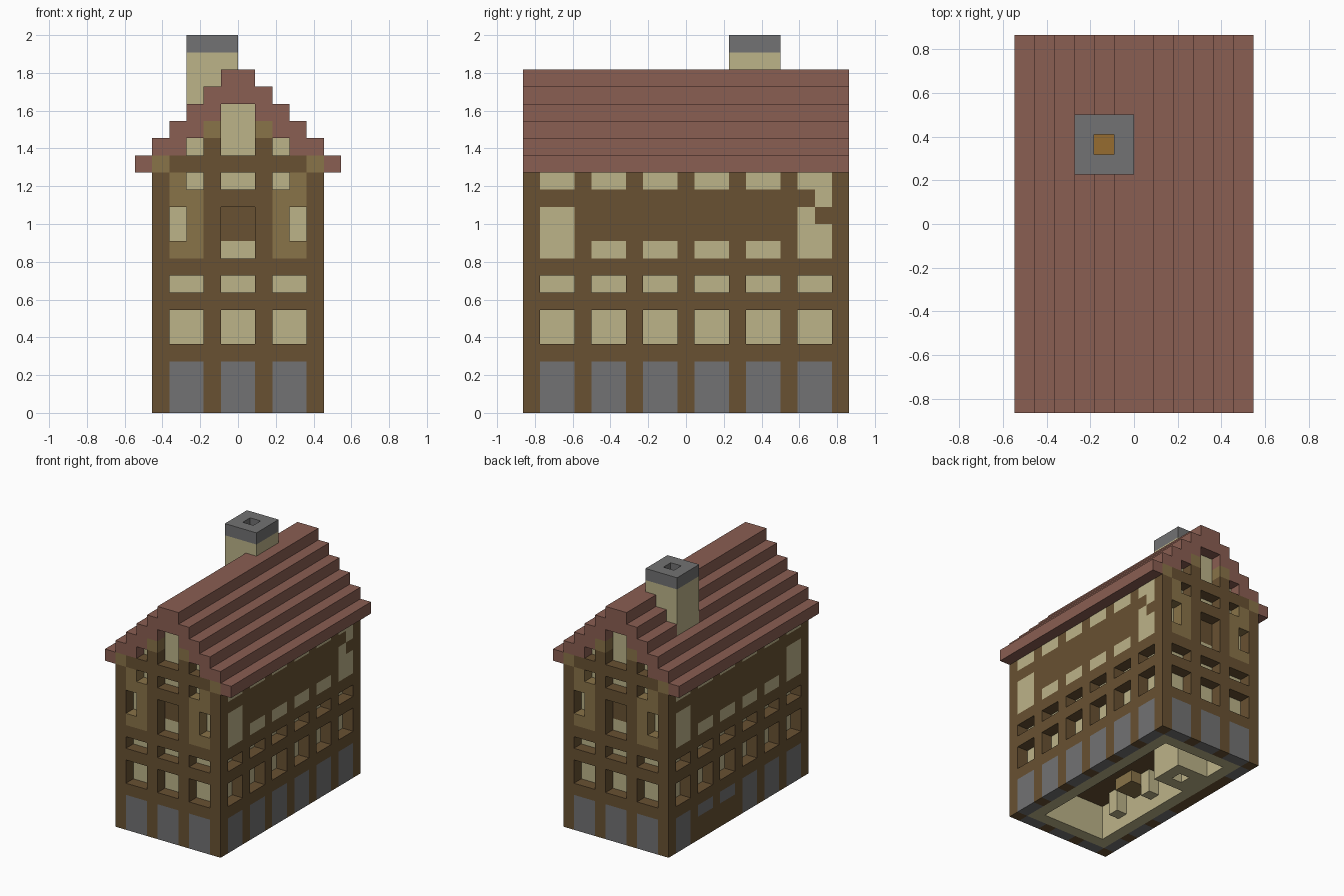
import bpy, bmesh

if "Cube" in bpy.data.objects:
    bpy.data.objects.remove(bpy.data.objects["Cube"], do_unlink=True)

U = 1 / 11        # block size
LENGTH = 19       # blocks from front to back
BACK = LENGTH - 1
COLOURS = {
    "brown_wood": (104, 81, 50), "tan_plaster": (137, 115, 72),
    "cream_plaster": (188, 179, 137), "red_tile": (138, 94, 82),
    "grey_stone": (114, 114, 115), "ember_orange": (150, 108, 48),
}


def linear(c):
    c /= 255
    return c / 12.92 if c < 0.04 else ((c + 0.055) / 1.055) ** 2.4


materials = {}
for name, rgb in COLOURS.items():
    mat = bpy.data.materials.new(name)
    mat.use_nodes = True
    value = (*[linear(c) for c in rgb], 1)
    mat.diffuse_color = value
    mat.node_tree.nodes["Principled BSDF"].inputs["Base Color"].default_value = value
    materials[name] = mat

blocks = {}       # cell -> (part, colour)


def cells(x, y, z):
    return [(i, j, k) for i in range(*x) for j in range(*y) for k in range(*z)]


def fill(part, colour, x, y, z):
    for c in cells(x, y, z):
        blocks[c] = (part, colour)


def paint(colour, x, y, z):
    for c in cells(x, y, z):
        if c in blocks:
            blocks[c] = (blocks[c][0], colour)


def carve(x, y, z):
    for c in cells(x, y, z):
        blocks.pop(c, None)


# Walls, plaster lining, and the hollow ground floor
fill("walls", "brown_wood", (-5, 5), (0, LENGTH), (0, 14))
fill("lining", "cream_plaster", (-4, 4), (1, BACK), (0, 14))
fill("ceiling", "brown_wood", (-3, 3), (2, BACK - 1), (3, 4))
carve((-3, 3), (2, BACK - 1), (0, 3))

# Stepped roof
for step in range(6):
    fill("roof", "red_tile", (step - 6, 6 - step), (0, LENGTH), (14 + step, 15 + step))

# Gable walls, flush with the roof ends
for y in (0, BACK):
    row = (y, y + 1)
    fill("gable_wall", "brown_wood", (-5, 5), row, (14, 15))
    fill("gable_wall", "brown_wood", (-3, 3), row, (15, 16))
    fill("gable_wall", "tan_plaster", (-2, 2), row, (16, 17))
    inner = (1, 2) if y == 0 else (BACK - 1, BACK)
    fill("attic_lining", "cream_plaster", (-3, 3), inner, (15, 16))
    fill("attic_lining", "cream_plaster", (-1, 1), inner, (16, 18))
    # Stone doors and window openings
    for x in (-4, -1, 2):
        span = (x, x + 2)
        paint("grey_stone", span, row, (0, 3))
        carve(span, row, (4, 6))
        carve(span, row, (7, 8))
    for x in (-4, 2):
        paint("tan_plaster", (x, x + 2), row, (9, 14))
    for x in (-5, 4):
        paint("tan_plaster", (x, x + 1), row, (14, 15))
    for x in (-4, 3):
        carve((x, x + 1), row, (10, 12))
    for x in (-3, 2):
        carve((x, x + 1), row, (13, 14))
        carve((x, x + 1), row, (15, 16))
    carve((-1, 1), row, (9, 12))
    paint("brown_wood", (-1, 1), inner, (10, 12))
    carve((-1, 1), row, (13, 14))
    carve((-1, 1), row, (15, 18))

# Long sides: doors, openings and plaster panels
for x in (-5, 4):
    side = (x, x + 1)
    for y in range(1, BACK, 3):
        span = (y, y + 2)
        hearth = x < 0 and y in (10, 13)
        paint("grey_stone", side, span, (2 if hearth else 0, 3))
        carve(side, span, (4, 6))
        carve(side, span, (7, 8))
        corner = y in (1, 16)
        paint("cream_plaster", side, span, (9, 12 if corner else 10))
        paint("cream_plaster", side, span, (13, 14))
# Broken plaster at one corner
paint("brown_wood", (4, 5), (17, 18), (11, 12))
paint("cream_plaster", (4, 5), (17, 18), (12, 13))

# Chimney with hearth, flue, stone cap and embers
fill("chimney", "cream_plaster", (-3, 0), (12, 15), (0, 21))
fill("chimney_cap", "grey_stone", (-3, 0), (12, 15), (21, 22))
carve((-2, -1), (13, 14), (0, 22))
fill("embers", "ember_orange", (-2, -1), (13, 14), (1, 2))

# Ground floor fittings
fill("counter", "tan_plaster", (-3, -1), (6, 8), (2, 3))
for y in (4, 8, 12):
    fill("inner_piers", "cream_plaster", (-3, -2), (y, y + 1), (1, 3))

# Four corner signs for each of the six block faces, wound outwards
NORMALS = [(a, s) for a in range(3) for s in (0, 1)]


def face_corners(cell, axis, side):
    u, v = (axis + 1) % 3, (axis + 2) % 3
    ring = [(0, 0), (1, 0), (1, 1), (0, 1)]
    for p, q in ring if side else reversed(ring):
        c = list(cell)
        c[axis] += side
        c[u] += p
        c[v] += q
        yield tuple(c)


# One mesh per part, keeping exposed faces only
for part in sorted({p for p, _ in blocks.values()}):
    bm = bmesh.new()
    verts, used = {}, []
    for cell, (owner, colour) in blocks.items():
        if owner != part:
            continue
        for axis, side in NORMALS:
            near = list(cell)
            near[axis] += 1 if side else -1
            if tuple(near) in blocks:
                continue
            corners = []
            for c in face_corners(cell, axis, side):
                if c not in verts:
                    verts[c] = bm.verts.new((c[0] * U, (c[1] - LENGTH / 2) * U, c[2] * U))
                corners.append(verts[c])
            if colour not in used:
                used.append(colour)
            bm.faces.new(corners).material_index = used.index(colour)
    if bm.faces:
        mesh = bpy.data.meshes.new(part)
        bm.to_mesh(mesh)
        for colour in used:
            mesh.materials.append(materials[colour])
        bpy.context.collection.objects.link(bpy.data.objects.new(part, mesh))
    bm.free()
